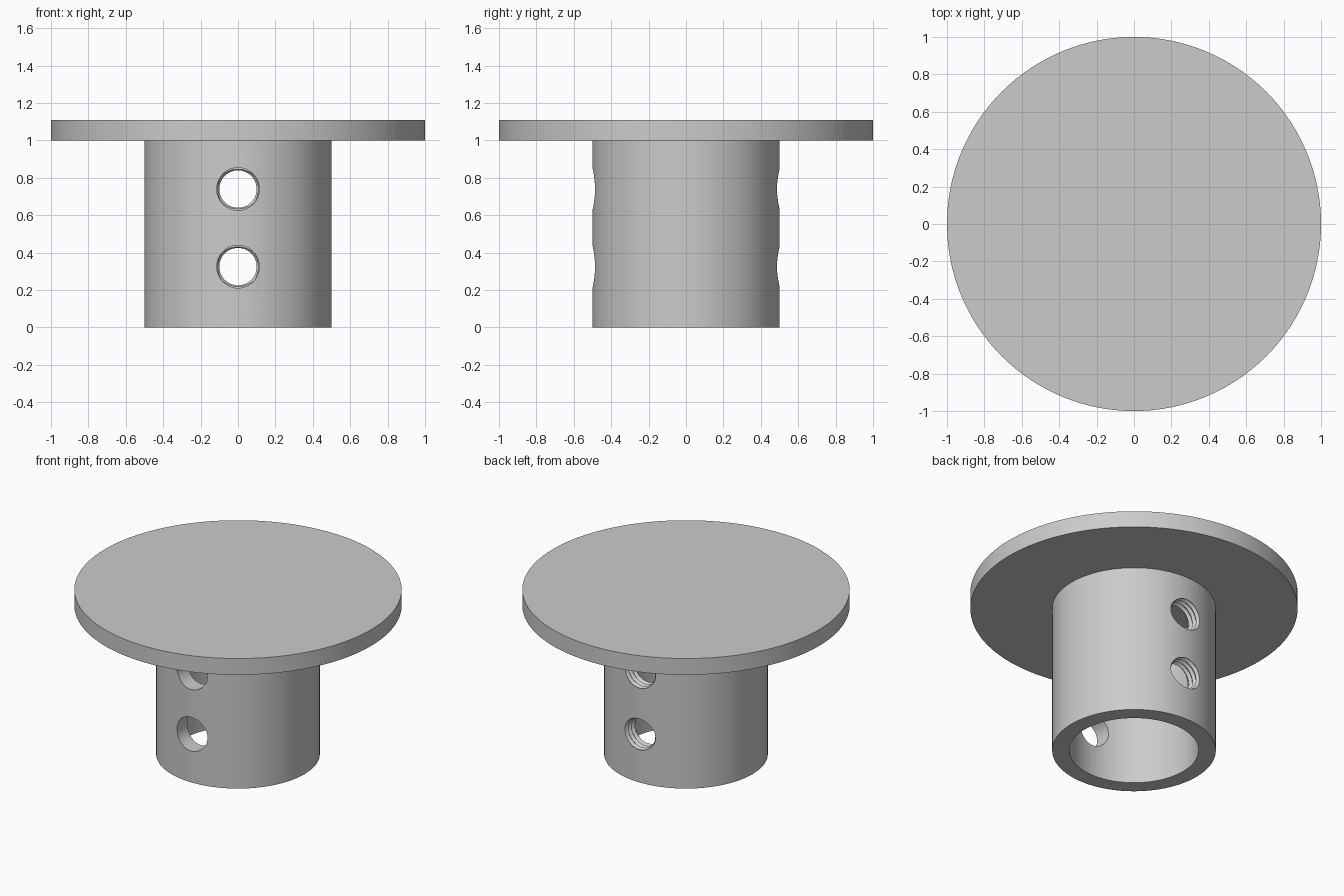
import bpy
import bmesh
from math import cos, sin, tau, radians

cube = bpy.data.objects.get("Cube")
if cube:
    bpy.data.objects.remove(cube, do_unlink=True)

FLANGE_R, TUBE_R, BORE_R = 1.0, 0.5, 0.395
TUBE_H, TOP = 1.0, 1.11
HOLE_R, THREAD_R = 0.114, 0.1      # clearance hole, thread crest
HOLE_HEIGHTS = (0.325, 0.74)
PITCH = 0.034

grey = bpy.data.materials.new("plain_grey")
grey.use_nodes = True
colour = (0.6, 0.6, 0.6, 1)
grey.diffuse_color = colour
grey.node_tree.nodes["Principled BSDF"].inputs["Base Color"].default_value = colour


def lathe(name, profile, segments):
    """Revolve (radius, height) points about z; both ends lie on the axis."""
    bm = bmesh.new()
    rings = []
    for r, h in profile:
        if r == 0:
            rings.append([bm.verts.new((0, 0, h))] * segments)
        else:
            rings.append([bm.verts.new((r * cos(tau * i / segments), r * sin(tau * i / segments), h))
                          for i in range(segments)])
    for a, b in zip(rings, rings[1:]):
        for i in range(segments):
            j = (i + 1) % segments
            corners = dict.fromkeys((a[i], a[j], b[j], b[i]))
            bm.faces.new(list(corners))
    bmesh.ops.recalc_face_normals(bm, faces=bm.faces)
    mesh = bpy.data.meshes.new(name)
    bm.to_mesh(mesh)
    bm.free()
    mesh.materials.append(grey)
    obj = bpy.data.objects.new(name, mesh)
    bpy.context.collection.objects.link(obj)
    return obj


# Round plate with a hollow tube below it
body = lathe("flanged_tube", [
    (0, TOP), (FLANGE_R, TOP), (FLANGE_R, TUBE_H), (TUBE_R, TUBE_H),
    (TUBE_R, 0), (BORE_R, 0), (BORE_R, TUBE_H), (0, TUBE_H)], 128)

# Cutter profiles: plain hole in front, threaded hole at the back
start, end = 0.3, 0.6
plain = [(0, start), (HOLE_R, start), (HOLE_R, end), (0, end)]
thread = [(0, start)]
steps = int((end - start) / PITCH)
for i in range(steps + 1):
    thread.append((THREAD_R, start + i * PITCH))
    if i < steps:
        thread.append((HOLE_R, start + (i + 0.5) * PITCH))
thread.append((0, start + steps * PITCH))

cutters = []
for z in HOLE_HEIGHTS:
    for name, profile, turn in (("plain_hole_cutter", plain, 90), ("thread_cutter", thread, -90)):
        cutter = lathe(name, profile, 48)
        cutter.rotation_euler.x = radians(turn)
        cutter.location.z = z
        cutter.hide_render = True
        cutters.append(cutter)

# Drill the holes
bpy.context.view_layer.objects.active = body
body.select_set(True)
for cutter in cutters:
    mod = body.modifiers.new("drill", 'BOOLEAN')
    mod.operation = 'DIFFERENCE'
    mod.solver = 'EXACT'
    mod.object = cutter
    bpy.ops.object.modifier_apply(modifier=mod.name)
for cutter in cutters:
    bpy.data.objects.remove(cutter, do_unlink=True)

bpy.ops.object.shade_smooth_by_angle(angle=radians(30))
